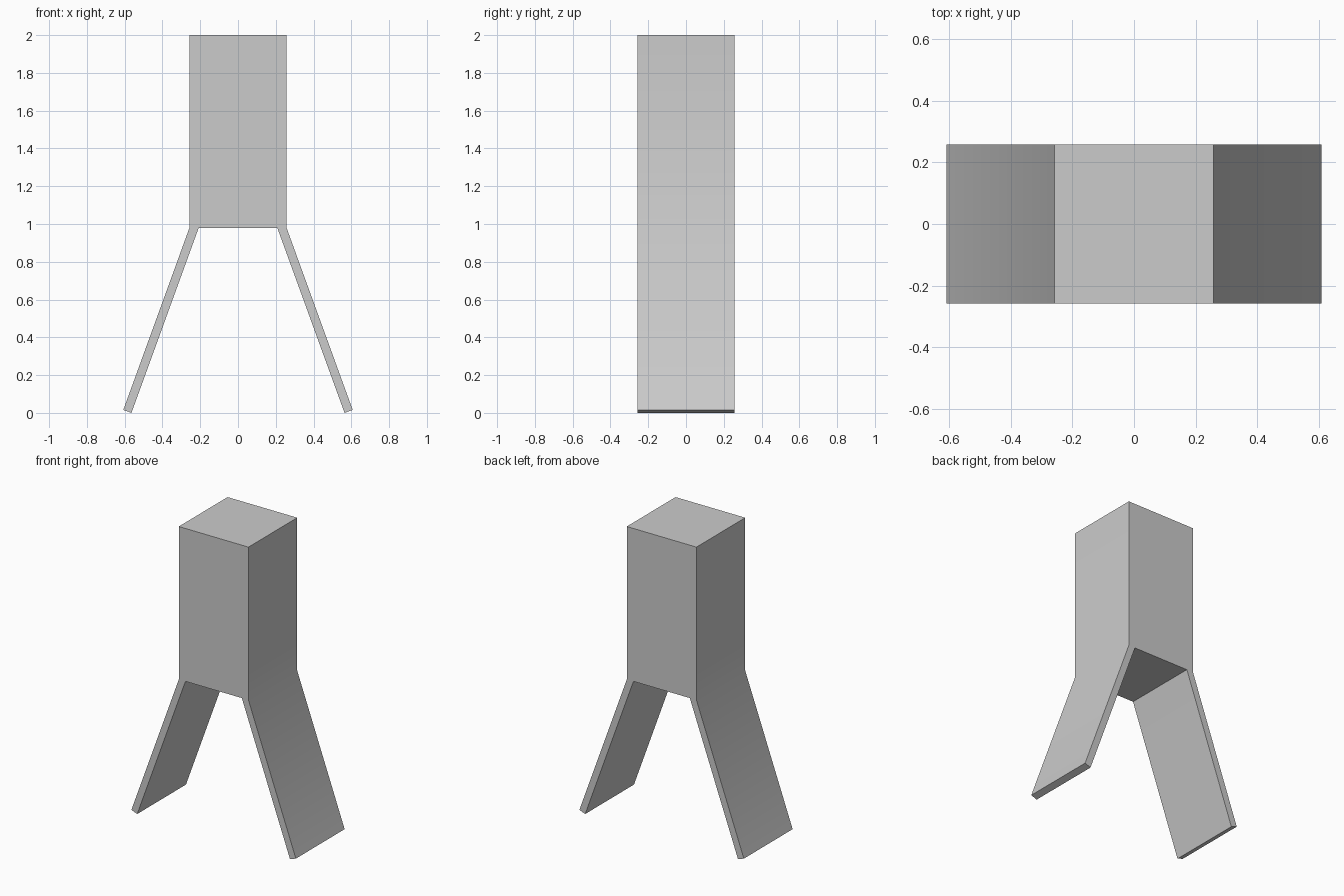
import bpy
import bmesh
import math

cube = bpy.data.objects.get("Cube")
if cube:
    bpy.data.objects.remove(cube, do_unlink=True)

# One plain grey
grey = bpy.data.materials.new("plain grey")
grey.use_nodes = True
colour = (0.6, 0.6, 0.6, 1)
grey.diffuse_color = colour
grey.node_tree.nodes["Principled BSDF"].inputs["Base Color"].default_value = colour

# Half outline of the block and one splayed leg, from top to underside
HALF = 0.257
HIP = 0.98
SPLAY = math.radians(20)
LENGTH = 1.024
THICK = 0.046
run = (math.sin(SPLAY), -math.cos(SPLAY))
inward = (-math.cos(SPLAY) * THICK, -math.sin(SPLAY) * THICK)
foot = (HALF + run[0] * LENGTH, HIP + run[1] * LENGTH)
right_half = [
    (HALF, 2),
    (HALF, HIP),
    foot,
    (foot[0] + inward[0], foot[1] + inward[1]),
    (HALF + inward[0], HIP + inward[1]),
    (HALF + inward[0] - 0.006, HIP),
]
outline = right_half + [(-x, z) for x, z in reversed(right_half)]

# Extrude the mirrored outline through the depth
bm = bmesh.new()
front = bm.faces.new([bm.verts.new((x, -HALF, z)) for x, z in outline])
extruded = bmesh.ops.extrude_face_region(bm, geom=[front], use_keep_orig=True)
back = [g for g in extruded["geom"] if isinstance(g, bmesh.types.BMVert)]
bmesh.ops.translate(bm, verts=back, vec=(0, 2 * HALF, 0))
bmesh.ops.recalc_face_normals(bm, faces=bm.faces[:])
lowest = min(v.co.z for v in bm.verts)
for v in bm.verts:
    if v.co.z < HIP / 2:
        v.co.z -= lowest

mesh = bpy.data.meshes.new("block_with_legs")
bm.to_mesh(mesh)
bm.free()
mesh.materials.append(grey)
body = bpy.data.objects.new("block_with_legs", mesh)
bpy.context.collection.objects.link(body)

# Soft bend where each side flows into its leg
bpy.ops.object.select_all(action="DESELECT")
body.select_set(True)
bpy.context.view_layer.objects.active = body
bpy.ops.object.shade_smooth_by_angle(angle=math.radians(30))
